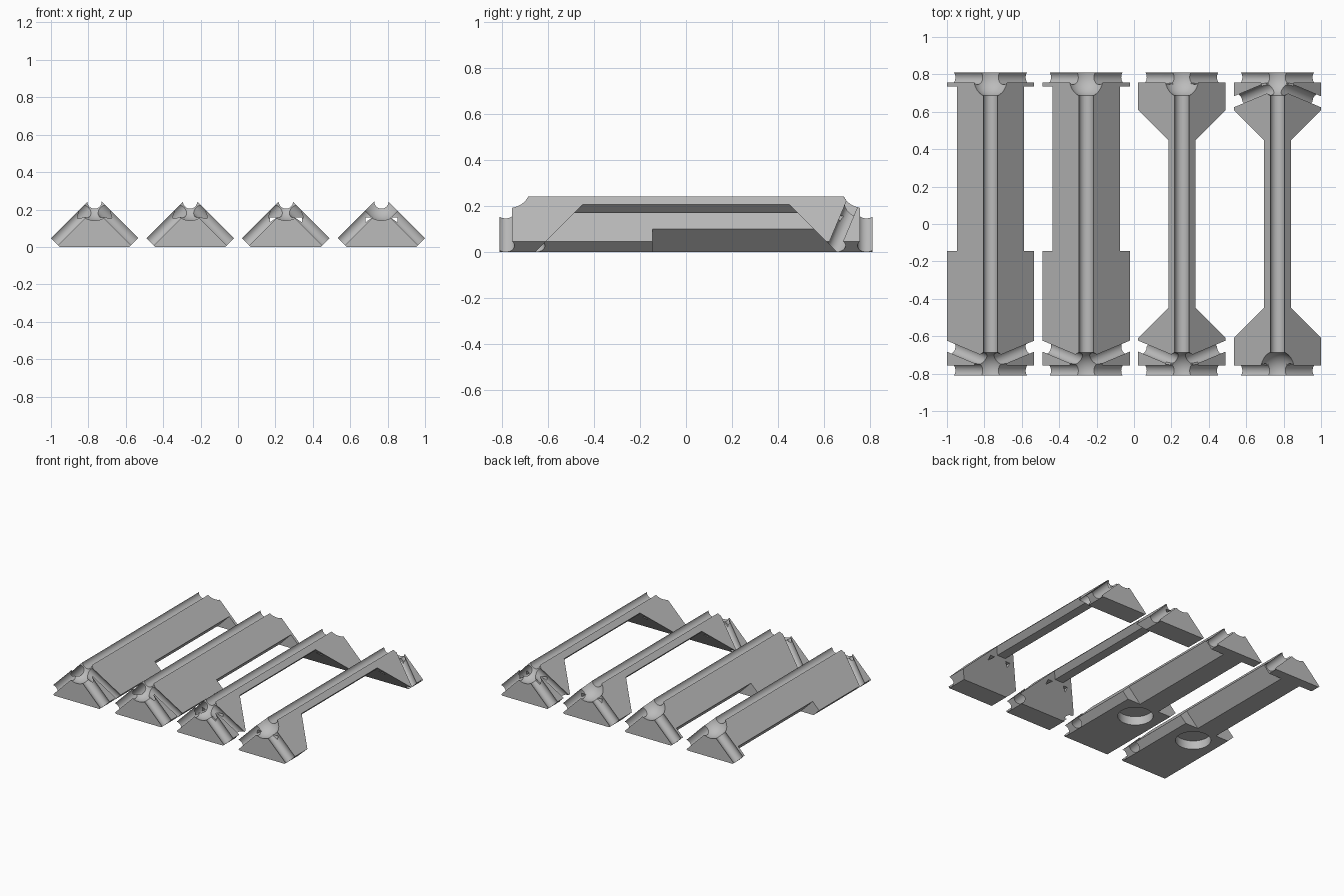
import bpy, bmesh, math
from mathutils import Vector

if "Cube" in bpy.data.objects:
    bpy.data.objects.remove(bpy.data.objects["Cube"])

grey = bpy.data.materials.new("plain grey")
grey.diffuse_color = (0.5, 0.5, 0.5, 1)
grey.use_nodes = True
grey.node_tree.nodes["Principled BSDF"].inputs["Base Color"].default_value = grey.diffuse_color

AXIS_Z, AXIS_Y = 0.243, 0.784      # ridge channel height, end socket position
CHANNEL_R, SOCKET_R = 0.0385, 0.105


def to_object(name, bm):
    bmesh.ops.recalc_face_normals(bm, faces=bm.faces[:])
    me = bpy.data.meshes.new(name)
    bm.to_mesh(me)
    bm.free()
    ob = bpy.data.objects.new(name, me)
    bpy.context.collection.objects.link(ob)
    return ob


def prism(name, pts, y0, y1):
    """Extrude an (x, z) profile along y; y0 and y1 are functions of z."""
    bm = bmesh.new()
    a = [bm.verts.new((x, y0(z), z)) for x, z in pts]
    b = [bm.verts.new((x, y1(z), z)) for x, z in pts]
    bm.faces.new(a)
    bm.faces.new(b[::-1])
    n = len(pts)
    for i in range(n):
        j = (i + 1) % n
        bm.faces.new((a[i], a[j], b[j], b[i]))
    return to_object(name, bm)


def flat_prism(name, pts, y0, y1):
    return prism(name, pts, lambda z: y0, lambda z: y1)


def rod(name, p, q, r, segments=40):
    p, q = Vector(p), Vector(q)
    bm = bmesh.new()
    bmesh.ops.create_cone(bm, cap_ends=True, segments=segments,
                          radius1=r, radius2=r, depth=(q - p).length)
    turn = (q - p).to_track_quat('Z', 'Y').to_matrix()
    bmesh.ops.rotate(bm, verts=bm.verts[:], matrix=turn)
    bmesh.ops.translate(bm, verts=bm.verts[:], vec=(p + q) / 2)
    return to_object(name, bm)


def ball(name, c, r):
    bm = bmesh.new()
    bmesh.ops.create_uvsphere(bm, u_segments=48, v_segments=24, radius=r)
    # small turn keeps the sphere seams off the planes of the bar
    bmesh.ops.rotate(bm, verts=bm.verts[:], matrix=Vector((0.05, 0.03, 1)).to_track_quat('Z', 'Y').to_matrix())
    bmesh.ops.translate(bm, verts=bm.verts[:], vec=c)
    return to_object(name, bm)


def cut(body, cutter):
    mod = body.modifiers.new("cut", 'BOOLEAN')
    mod.operation = 'DIFFERENCE'
    mod.solver = 'EXACT'
    mod.object = cutter
    bpy.context.view_layer.update()
    dg = bpy.context.evaluated_depsgraph_get()
    me = bpy.data.meshes.new_from_object(body.evaluated_get(dg))
    body.modifiers.clear()
    body.data = me
    bpy.data.objects.remove(cutter)


def build_bar(name, x, arched, brace_end):
    # triangular bar with chamfered lower corners and blunted ridge
    half = [(0.187, 0), (0.2335, 0.0465), (0.02, 0.26)]
    body = flat_prism(name, half + [(-a, b) for a, b in half[::-1]], -0.81, 0.81)

    if arched:
        # open span under a slim ridge, with sloping legs
        cut(body, prism("span_cutter",
                        [(-0.4, -0.1), (0.4, -0.1), (0.4, 0.535),
                         (0.035, 0.17), (-0.035, 0.17), (-0.4, 0.535)],
                        lambda z: z - 0.655, lambda z: 0.655 - z))
    else:
        # undercut flanks and round pocket in the base
        for s in (-1, 1):
            cut(body, flat_prism("flank_cutter",
                                 [(s * 0.03, -0.05), (s * 0.5, -0.05), (s * 0.5, 0.42)],
                                 -0.145, 0.735))
        cut(body, rod("pocket_cutter", (0, -0.29, -0.05), (0, -0.29, 0.065), 0.12, 64))

    # ball sockets first, so every channel starts in open space
    for e in (-1, 1):
        cut(body, ball("socket_cutter", (0, e * AXIS_Y, AXIS_Z), SOCKET_R))

    # channel along the ridge
    cut(body, rod("ridge_cutter", (0, -0.95, AXIS_Z), (0, 0.95, AXIS_Z), CHANNEL_R))

    for e in (-1, 1):
        for s in (-1, 1):
            # channels down both sloping end edges
            cut(body, rod("edge_cutter", (s * 0.035, e * AXIS_Y, AXIS_Z - 0.035),
                          (s * 0.4, e * AXIS_Y, AXIS_Z - 0.4), CHANNEL_R))
            # slanted brace channels across the slopes
            if e == brace_end:
                cut(body, rod("brace_cutter", (s * 0.006, e * 0.741, AXIS_Z - 0.006),
                              (s * 0.4, e * (0.741 - 0.4 * 0.415), AXIS_Z - 0.4), CHANNEL_R))

    if arched:
        # small triangular tunnels through the legs
        for s in (-1, 1):
            cut(body, flat_prism("tunnel_cutter",
                                 [(s * 0.047, 0.158), (s * 0.085, 0.158), (s * 0.085, 0.132)],
                                 -0.9, 0.9))

    body.location.x = x
    body.data.materials.clear()
    body.data.materials.append(grey)
    for p in body.data.polygons:
        p.material_index = 0
    bpy.ops.object.select_all(action='DESELECT')
    body.select_set(True)
    bpy.context.view_layer.objects.active = body
    bpy.ops.object.shade_smooth_by_angle(angle=math.radians(30))


# two solid bars on the left, two arched bars on the right
build_bar("solid_bar_outer", -0.767, False, -1)
build_bar("solid_bar_inner", -0.256, False, -1)
build_bar("arched_bar_inner", 0.256, True, -1)
build_bar("arched_bar_outer", 0.767, True, 1)
